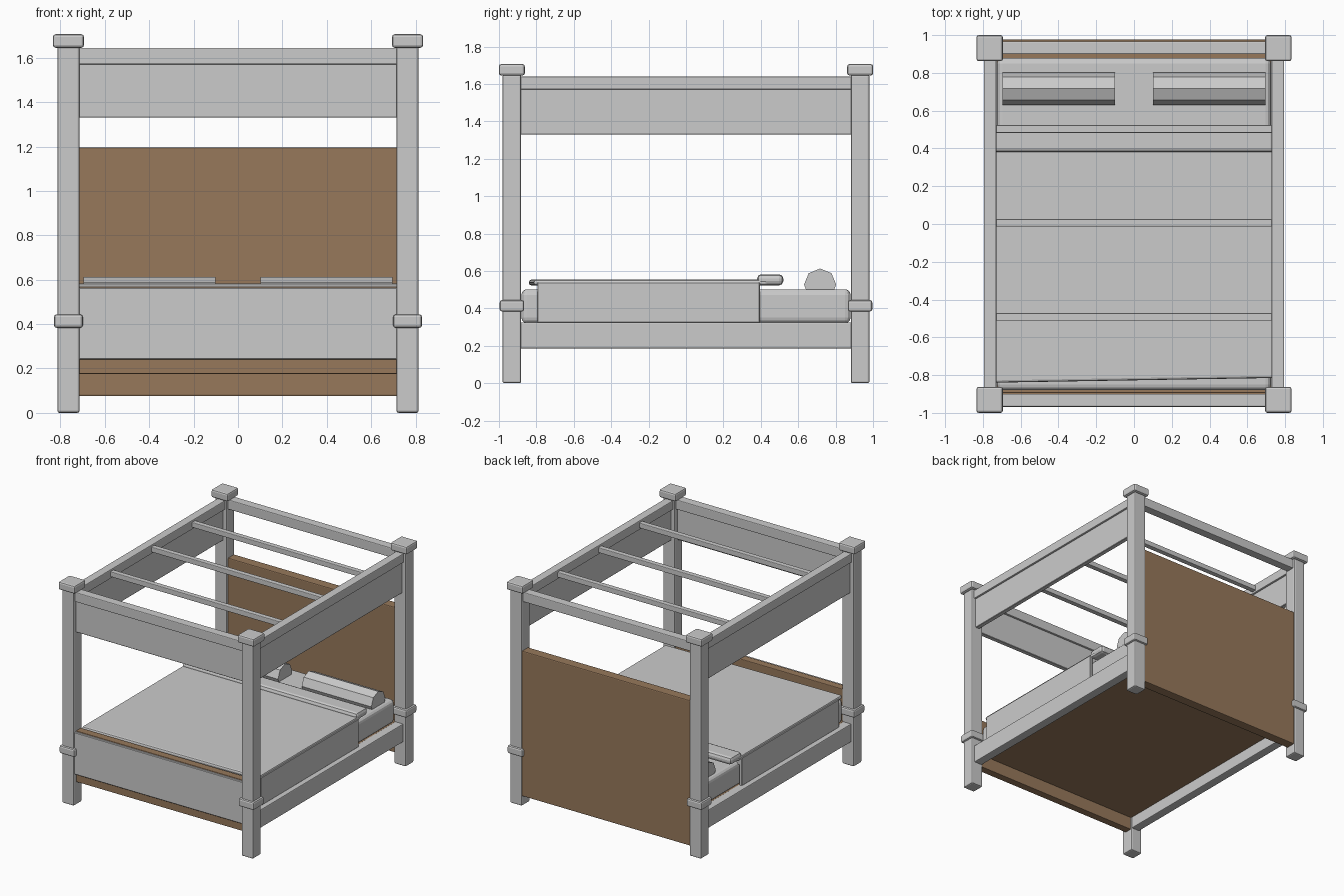
import bpy, math

if "Cube" in bpy.data.objects:
    bpy.data.objects.remove(bpy.data.objects["Cube"])

wood = bpy.data.materials.new("wood")
wood.diffuse_color = (0.31, 0.19, 0.105, 1)
wood.use_nodes = True
wood.node_tree.nodes["Principled BSDF"].inputs["Base Color"].default_value = wood.diffuse_color


def box(name, x, y, z, bevel=0.006, segs=2, mat=None):
    """Bevelled box from (min, max) ranges."""
    bpy.ops.mesh.primitive_cube_add(size=1)
    o = bpy.context.object
    o.name = name
    for v in o.data.vertices:
        for i, r in enumerate((x, y, z)):
            v.co[i] = r[0] if v.co[i] < 0 else r[1]
    if bevel:
        m = o.modifiers.new("bevel", 'BEVEL')
        m.width, m.segments = bevel, segs
    if mat:
        o.data.materials.append(mat)
    return o


def centred(c, half):
    return (c - half, c + half)


# posts with caps and collars
for sx in (-1, 1):
    for sy, end in ((-1, "front"), (1, "back")):
        side = "left" if sx < 0 else "right"
        cx, cy = sx * 0.764, sy * 0.931
        n = f"{end}_{side}_post"
        box(n, centred(cx, 0.05), centred(cy, 0.05), (0, 1.65), 0.01)
        box(n + "_cap", centred(cx, 0.07), centred(cy, 0.069), (1.645, 1.706), 0.012)
        box(n + "_collar", centred(cx, 0.065), centred(cy, 0.065), (0.383, 0.444), 0.012)

# canopy rails, side valances and bed rails
for sx, side in ((-1, "left"), (1, "right")):
    cx = sx * 0.762
    box(side + "_canopy_rail", centred(cx, 0.033), (-0.89, 0.89), (1.57, 1.64))
    box(side + "_valance", centred(cx, 0.018), (-0.89, 0.89), (1.33, 1.575), 0.003, 1)
    box(side + "_bed_rail", centred(sx * 0.755, 0.035), (-0.89, 0.89), (0.185, 0.325))
for sy, end in ((-1, "front"), (1, "back")):
    box(end + "_canopy_rail", (-0.72, 0.72), centred(sy * 0.933, 0.034), (1.57, 1.645))
box("front_valance", (-0.72, 0.72), centred(-0.933, 0.018), (1.33, 1.575), 0.003, 1)

# canopy slats
for i, y in enumerate((-0.492, 0.006, 0.503)):
    box(f"canopy_slat_{i + 1}", (-0.74, 0.74), centred(y, 0.02), (1.585, 1.625), 0.005)

# wooden boards
box("headboard", (-0.72, 0.72), (0.9, 0.976), (0.075, 1.195), 0.007, 2, wood)
box("footboard", (-0.72, 0.72), (-0.95, -0.89), (0.175, 0.57), 0.005, 2, wood)
box("bed_base", (-0.73, 0.73), (-0.9, 0.91), (0.275, 0.325), 0.005, 1, wood)

# bedding
box("mattress", (-0.725, 0.725), (-0.88, 0.88), (0.32, 0.502), 0.03, 3)
box("footboard_drape", (-0.72, 0.72), (-0.969, -0.948), (0.24, 0.565), 0.004, 1)
top = box("blanket_top", (-0.745, 0.745), (-0.84, 0.435), (0.523, 0.553), 0.012, 2)
for v in top.data.vertices:  # slightly askew foot edge
    if v.co.y < 0 and v.co.x > 0:
        v.co.y = -0.815
box("blanket_body", (-0.735, 0.735), (-0.795, 0.395), (0.48, 0.54), 0.004, 1)
for sx, side in ((-1, "left"), (1, "right")):
    box(side + "_blanket_side", centred(sx * 0.74, 0.012), (-0.795, 0.395), (0.322, 0.54), 0.004, 1)
box("blanket_fold", (-0.745, 0.745), (0.38, 0.52), (0.523, 0.582), 0.022, 2)

# octagonal bolster pillows
for sx, side in ((-1, "left"), (1, "right")):
    bpy.ops.mesh.primitive_cylinder_add(vertices=8, radius=0.086, depth=0.594,
                                        location=(sx * 0.398, 0.717, 0.527),
                                        rotation=(0, math.pi / 2, 0))
    bpy.context.object.name = side + "_pillow"
